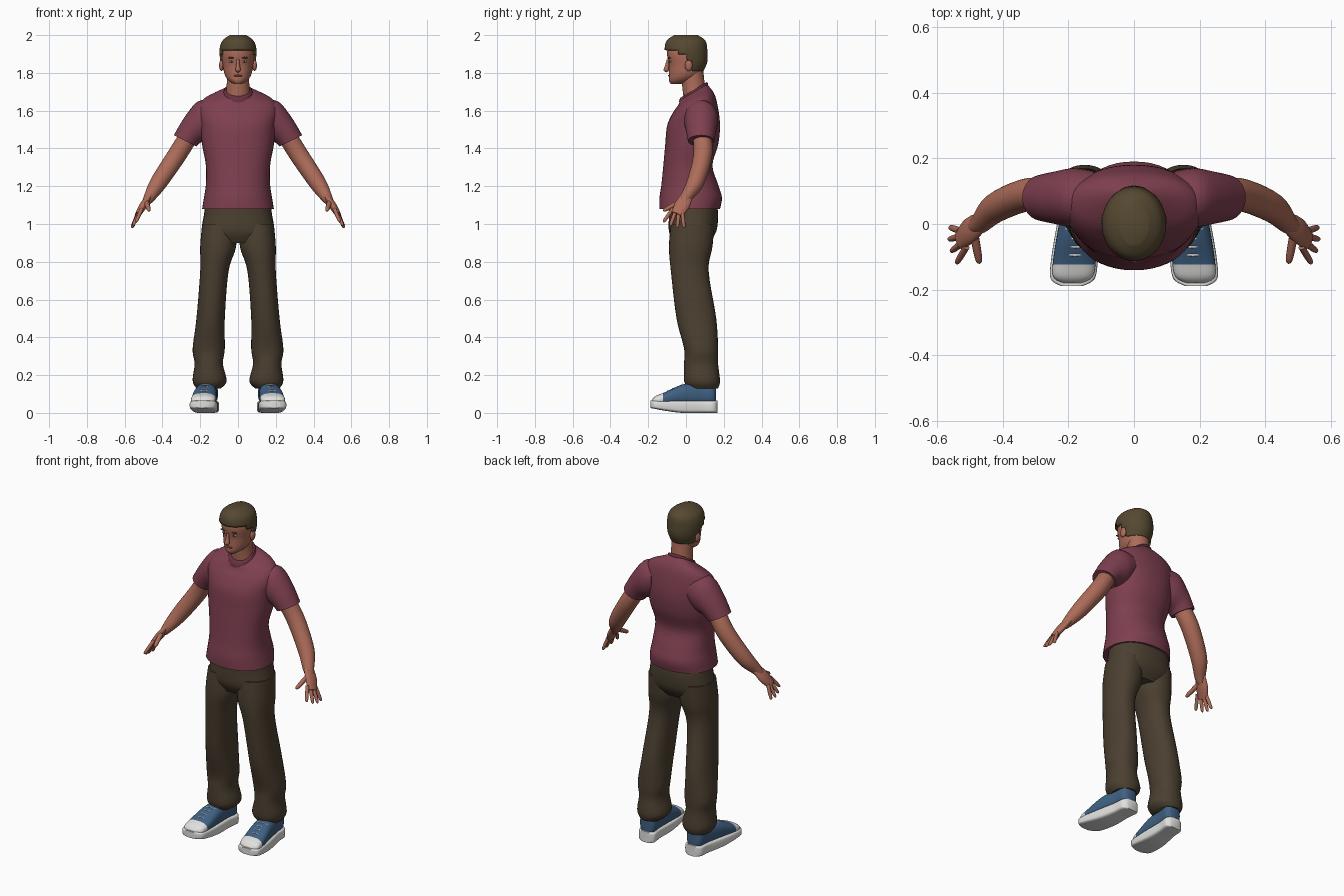
import bpy, bmesh
from math import sin, cos, pi, radians
from mathutils import Vector

default_cube = bpy.data.objects.get("Cube")
if default_cube:
    bpy.data.objects.remove(default_cube, do_unlink=True)


def material(name, *rgb):
    mat = bpy.data.materials.new(name)
    mat.use_nodes = True
    mat.diffuse_color = (*rgb, 1)
    shader = next(node for node in mat.node_tree.nodes if node.type == 'BSDF_PRINCIPLED')
    shader.inputs["Base Color"].default_value = (*rgb, 1)
    return mat


shirt = material("shirt red", .21, .05, .08)
trim = material("shirt trim", .14, .03, .05)
trousers = material("trouser brown", .07, .05, .03)
skin = material("skin", .42, .15, .1)
hair_brown = material("hair brown", .09, .065, .03)
canvas = material("canvas blue", .05, .12, .23)
rubber = material("rubber white", .75, .75, .74)
eye_white = material("eye white", .5, .5, .5)
iris_dark = material("iris dark", .03, .03, .04)
lip = material("lip", .27, .08, .06)


def spline(before, start, end, after, t):
    """Smooth step from start to end, steered by their neighbours."""
    leave, arrive = (end - before) / 2, (after - start) / 2
    gap = end - start
    return start + t * (leave + t * (3 * gap - 2 * leave - arrive + t * (leave + arrive - 2 * gap)))


def power(value, squareness):
    return (1 if value >= 0 else -1) * abs(value) ** (2 / squareness)


def loft(name, rings, materials, mirror=False, sides=32, squareness=2, keep=None, paint=None):
    """Skin through rings of (centre, axis, axis), smoothed along the length."""
    angles = [2 * pi * i / sides for i in range(sides)]
    loops = [[centre + across * power(cos(a), squareness) + along * power(sin(a), squareness)
              for a in angles] for centre, across, along in rings]
    padded = [loops[0], *loops, loops[-1]]
    steps = 5
    smooth = []
    for near in zip(padded, padded[1:], padded[2:], padded[3:]):
        for step in range(steps):
            smooth.append([spline(*points, step / steps) for points in zip(*near)])
    smooth.append(loops[-1])

    bm = bmesh.new()
    rows = [[bm.verts.new(point) for point in loop] for loop in smooth]
    for low, high in zip(rows, rows[1:]):
        for i in range(sides):
            bm.faces.new((low[i - 1], low[i], high[i], high[i - 1]))
    bm.faces.new(rows[0])
    bm.faces.new(rows[-1])
    bmesh.ops.recalc_face_normals(bm, faces=bm.faces)
    if keep:
        unwanted = [face for face in bm.faces if not keep(face.calc_center_median())]
        bmesh.ops.delete(bm, geom=unwanted, context='FACES')
    if paint:
        for face in bm.faces:
            face.material_index = paint(face.calc_center_median())
    mesh = bpy.data.meshes.new(name)
    bm.to_mesh(mesh)
    bm.free()
    for mat in materials:
        mesh.materials.append(mat)
    mesh.shade_smooth()
    mesh.set_sharp_from_angle(angle=radians(50))
    part = bpy.data.objects.new(name, mesh)
    bpy.context.collection.objects.link(part)
    if mirror:
        part.modifiers.new("Mirror", 'MIRROR').use_mirror_merge = False
    return part


def level(z, front, back, outer, inner=None, tilt=0):
    """Level ring from its limits; tilt raises the back."""
    inner = -outer if inner is None else inner
    depth = (back - front) / 2
    return (Vector(((outer + inner) / 2, (front + back) / 2, z)),
            Vector(((outer - inner) / 2, 0, 0)), Vector((0, depth, depth * tilt)))


def tube(path, side=(0, 1, 0), thickness=1):
    """Rings across a path of (x, y, z, radius)."""
    side = Vector(side)
    centres = [Vector(point[:3]) for point in path]
    rings = []
    for before, here, after, point in zip(centres[:1] + centres, centres,
                                          centres[1:] + centres[-1:], path):
        heading = (after - before).normalized()
        across = (side - heading * heading.dot(side)).normalized() * point[3]
        rings.append((here, across, heading.cross(across) * thickness))
    return rings


def ball(name, centre, size, mat, mirror=True):
    centre, size = Vector(centre), Vector(size)
    rings = []
    for step in range(-4, 5):
        angle = step * pi / 8.1
        rings.append((centre + Vector((0, 0, size.z * sin(angle))),
                      Vector((size.x * cos(angle), 0, 0)), Vector((0, size.y * cos(angle), 0))))
    loft(name, rings, [mat], mirror, sides=16)


# Shirt: body, collar and sleeves
body = [level(z, front, back, half, tilt=tilt) for z, front, back, half, tilt in (
    (1.08, -.14, .18, .19, 0), (1.14, -.14, .19, .18, 0), (1.21, -.13, .17, .17, 0),
    (1.31, -.12, .14, .17, 0), (1.42, -.11, .17, .19, 0), (1.52, -.1, .18, .2, 0),
    (1.6, -.07, .17, .21, .1), (1.66, -.04, .15, .18, .3), (1.7, -.03, .11, .07, .6))]
loft("shirt_body", body, [shirt], sides=48, squareness=2.2)

neckline, across, along = body[-1]
loft("collar_band", [(neckline + Vector((0, 0, rise)), across * scale, along * scale)
                     for rise, scale in ((-.01, 1.1), (0, 1.08), (.01, 1))], [trim])

loft("sleeve", [(Vector((x, .08, z)), Vector((run, 0, rise)), Vector((0, depth, 0)))
                for x, z, run, rise, depth in (
                    (.12, 1.57, .01, .08, .08), (.18, 1.55, .03, .1, .09),
                    (.24, 1.5, .04, .07, .08), (.28, 1.44, .06, .03, .07))], [shirt], mirror=True)

# Trousers: hips and legs
loft("trouser_hips", [level(*limits) for limits in (
    (1.12, -.09, .16, .17), (1.05, -.09, .17, .18), (.96, -.09, .16, .19), (.9, -.06, .12, .14))],
    [trousers], squareness=2.3)
loft("trouser_leg", [level(*limits) for limits in (
    (1, -.08, .15, .19, .01), (.88, -.09, .14, .2, .01), (.75, -.08, .12, .2, .05),
    (.5, -.05, .16, .22, .07), (.34, -.01, .17, .24, .07), (.26, -.01, .17, .23, .08),
    (.17, -.01, .18, .24, .06), (.13, .01, .17, .22, .09))],
    [trousers], mirror=True, squareness=2.2)

# Arms and hands
loft("arm", tube([(.24, .08, 1.5, .05), (.32, .09, 1.37, .05), (.42, .05, 1.22, .045),
                  (.47, 0, 1.14, .03), (.49, -.01, 1.11, .02)]), [skin], mirror=True)
loft("palm", tube([(.46, .01, 1.16, .03), (.5, -.02, 1.1, .04), (.53, -.05, 1.05, .03)],
                  thickness=.5), [skin], mirror=True)


def finger(name, base, tip, radius):
    path = [(*base.lerp(tip, t), radius * scale)
            for t, scale in ((0, 1), (.5, 1), (.9, .8), (1, .2))]
    loft(name, tube(path), [skin], mirror=True, sides=12)


knuckles = Vector((.51, -.07, 1.08)), Vector((.53, -.02, 1.06))
fingertips = Vector((.54, -.12, 1.01)), Vector((.56, -.01, .98))
for i, name in enumerate(("index_finger", "middle_finger", "ring_finger", "little_finger")):
    middle = Vector((.01, 0, -.01)) if i in (1, 2) else Vector()
    finger(name, knuckles[0].lerp(knuckles[1], i / 3),
           fingertips[0].lerp(fingertips[1], i / 3) + middle, .01)
finger("thumb", Vector((.49, -.01, 1.13)), Vector((.47, -.12, 1.07)), .013)

# Neck and head
loft("neck", [level(1.64, -.01, .11, .07), level(1.73, -.02, .1, .06),
              level(1.83, -.03, .09, .06)], [skin])
skull = ((1.74, -.08, -.02, .02), (1.76, -.09, .04, .05), (1.79, -.09, .08, .07),
         (1.84, -.09, .1, .08), (1.9, -.1, .1, .085), (1.95, -.09, .09, .07),
         (1.98, -.05, .05, .03))
loft("head", [level(*limits) for limits in skull], [skin], sides=40)
loft("nose", tube([(0, -.095, 1.87, .007), (0, -.1, 1.84, .01), (0, -.105, 1.815, .014),
                   (0, -.1, 1.805, .006)], side=(1, 0, 0)), [skin], sides=16)
ball("mouth", (0, -.085, 1.785), (.024, .01, .006), lip, mirror=False)
ball("eye", (.033, -.082, 1.86), (.014, .007, .006), eye_white)
ball("iris", (.033, -.087, 1.86), (.005, .004, .005), iris_dark)
ball("eyebrow", (.034, -.088, 1.88), (.02, .008, .004), hair_brown)
ball("ear", (.088, .014, 1.84), (.012, .02, .03), skin)


# Hair: shell grown from the skull and trimmed along the hairline
def in_hair(point):
    if point.y < -.04:
        return point.z > 1.92
    if point.y < 0:
        return point.z > 1.9
    return point.z > 1.86 or point.y > .03


grow = .013
hair = loft("hair", [level(z + .02, front - grow, back + grow, half + grow)
                     for z, front, back, half in skull[2:]],
            [hair_brown], sides=48, keep=in_hair)
shell = hair.modifiers.new("Thickness", 'SOLIDIFY')
shell.thickness = grow
shell.offset = -1


# Shoes: sole, canvas upper with toe cap, laces
def foot_line(y):
    return .17 - y / 10


def shoe_ring(y, half, bottom, top):
    return (Vector((foot_line(y), y, (bottom + top) / 2)),
            Vector((half, 0, 0)), Vector((0, 0, (top - bottom) / 2)))


last = ((-.18, .03, .07), (-.16, .06, .09), (-.11, .065, .11), (-.02, .06, .15),
        (.08, .05, .165), (.14, .05, .165), (.16, .03, .16))
loft("shoe_sole", [shoe_ring(y * 1.05, half * 1.1, max(0, -y / 5 - .01), .065)
                   for y, half, top in last], [rubber], mirror=True, squareness=5)
loft("shoe_upper", [shoe_ring(y, half, .04, top) for y, half, top in last],
     [canvas, rubber], mirror=True, squareness=2.5, paint=lambda point: int(point.y < -.12))
for row in range(4):
    y = -.095 + row * .025
    x, z = foot_line(y), .16 + y * .45
    ends = [(x + reach, y + .006, z - .01, .004) for reach in (-.035, .035)]
    loft("shoe_lace", tube([ends[0], (x, y, z, .004), ends[1]]), [rubber], mirror=True, sides=8)
